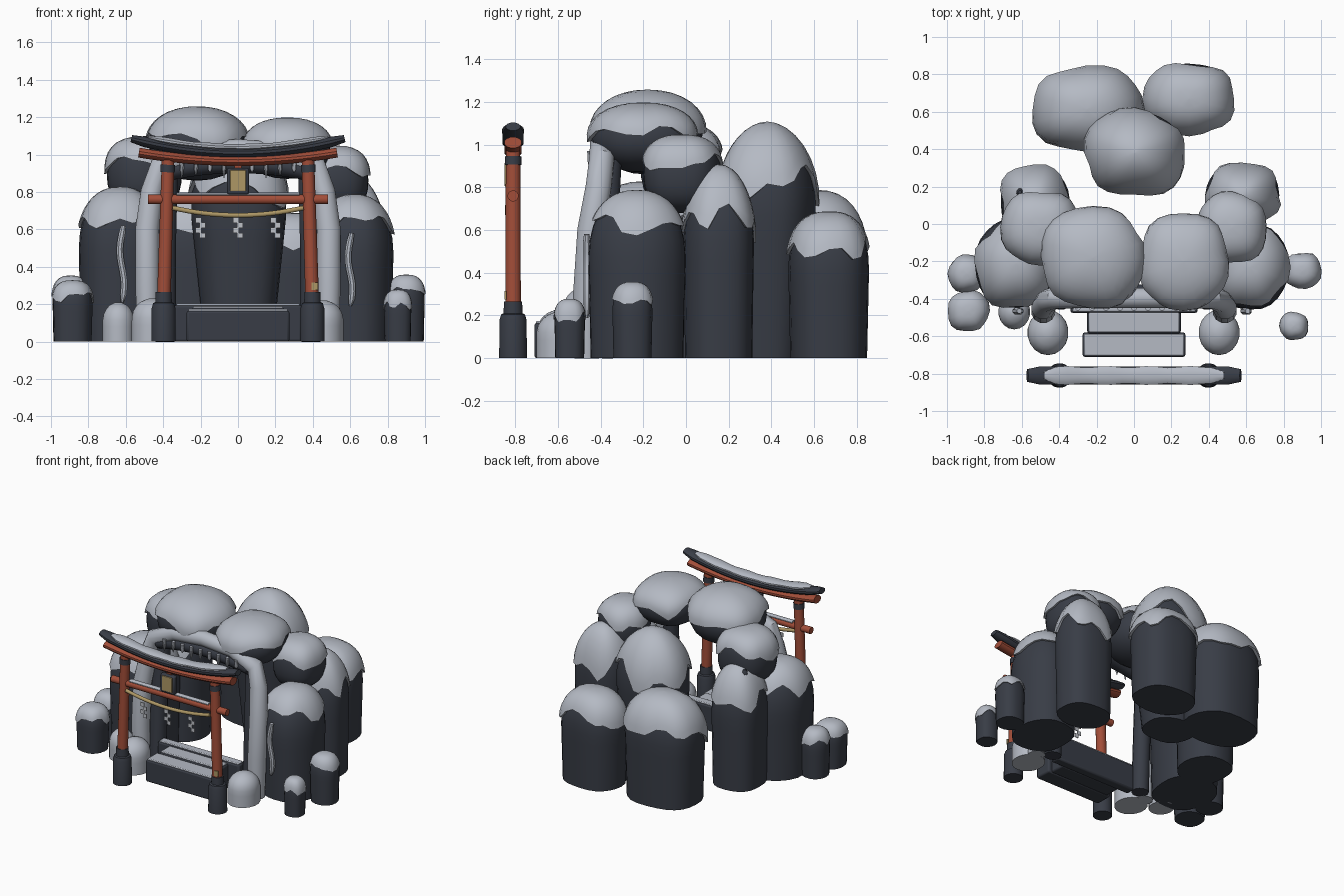
import bpy, math
from mathutils import Vector

if "Cube" in bpy.data.objects:
    bpy.data.objects.remove(bpy.data.objects["Cube"])


def material(name, rgb):
    m = bpy.data.materials.new(name)
    m.use_nodes = True
    m.diffuse_color = (*rgb, 1)
    bsdf = next(n for n in m.node_tree.nodes if n.type == 'BSDF_PRINCIPLED')
    bsdf.inputs["Base Color"].default_value = (*rgb, 1)
    bsdf.inputs["Roughness"].default_value = 0.8
    return m


SNOW = material("snow", (0.46, 0.49, 0.55))
ROCK = material("dark rock", (0.040, 0.046, 0.061))
RED = material("vermilion wood", (0.36, 0.075, 0.04))
GOLD = material("straw gold", (0.42, 0.31, 0.13))
PAPER = material("paper", (0.52, 0.54, 0.58))


def loft(name, rings, mat, sharp=40):
    """Skin a stack of equal rings and close both ends."""
    n = len(rings[0])
    verts = [p for ring in rings for p in ring]
    faces = []
    for k in range(len(rings) - 1):
        for i in range(n):
            j = (i + 1) % n
            faces.append((k * n + i, k * n + j, (k + 1) * n + j, (k + 1) * n + i))
    faces.append(tuple(reversed(range(n))))
    faces.append(tuple(range(len(verts) - n, len(verts))))
    me = bpy.data.meshes.new(name)
    me.from_pydata(verts, [], faces)
    me.materials.append(mat)
    me.polygons.foreach_set("use_smooth", [True] * len(me.polygons))
    me.set_sharp_from_angle(angle=math.radians(sharp))
    ob = bpy.data.objects.new(name, me)
    bpy.context.collection.objects.link(ob)
    return ob


def tube(name, path, mat, radii, depth=1.0, n=12):
    """Sweep an ellipse along a path; depth scales it along y."""
    pts = [Vector(p) for p in path]
    if not isinstance(radii, (list, tuple)):
        radii = [radii] * len(pts)
    rings = []
    for i, p in enumerate(pts):
        t = (pts[min(i + 1, len(pts) - 1)] - pts[max(i - 1, 0)]).normalized()
        side = Vector((0, 1, 0)).cross(t).normalized()
        up = t.cross(side)
        rings.append([p + radii[i] * (side * math.cos(a) + up * math.sin(a) * depth)
                      for a in (math.tau * (k + 0.5) / n for k in range(n))])
    return loft(name, rings, mat)


def box(name, c, s, mat, bevel=0.0):
    x, y, z = (v / 2 for v in s)
    rings = [[Vector(c) + Vector((a, b, h)) for a, b in ((-x, -y), (x, -y), (x, y), (-x, y))]
             for h in (-z, z)]
    ob = loft(name, rings, mat, 30)
    if bevel:
        mod = ob.modifiers.new("soft edges", 'BEVEL')
        mod.width, mod.segments = bevel, 2
    return ob


def arc(half, z_mid, rise, y, steps=16):
    return [(half * u, y, z_mid + rise * u * u)
            for u in (2 * k / steps - 1 for k in range(steps + 1))]


def rock(name, x, y, rx, ry, top, bottom=0.0, snow=0.2, seed=0.0, power=2.1, foot=0.95, n=24):
    """Round-topped boulder or column with a ragged snow cap."""
    h = top - bottom
    cap = min(0.42 * h, 0.36)

    def width(z):
        if bottom > 0:
            u = min(1, abs((z - bottom) / h * 2 - 1))
            return (1 - u ** power) ** (1 / power)
        u = min(1, max(0, (z - top + cap) / cap))
        return (1 - u ** power) ** (1 / power) * (foot + (1 - foot) * min(1, z / h / 0.62))

    def point(a, z, scale, lift=0.0):
        c, s = math.cos(a), math.sin(a)
        wob = 1 + 0.015 * math.sin(2 * a + seed) + 0.015 * math.sin(5 * a + 2 * seed)
        r = max(width(z), 0.01) * scale * wob
        return Vector((x + rx * r * math.copysign(abs(c) ** 0.87, c),
                       y + ry * r * math.copysign(abs(s) ** 0.87, s), z + lift))

    angles = [math.tau * i / n for i in range(n)]
    steps = [math.sin(k / 12 * math.pi / 2) for k in range(13)]
    if bottom > 0:
        steps = [0.5 - 0.5 * math.cos(k / 12 * math.pi) for k in range(13)]
    loft(name, [[point(a, bottom + h * t, 0.96) for a in angles] for t in steps], ROCK)

    def edge(a):
        wave = 0.18 * math.sin(2 * a + seed) + 0.14 * math.sin(5 * a + 2 * seed)
        drip = 0.3 * max(0, math.sin(3 * a + 3 * seed)) ** 3
        return max(bottom + 0.15 * h, top - snow * (1 + wave + drip))

    rings = [[point(a, edge(a), 0.93, 0.01) for a in angles]]
    for k in range(9):
        g = math.sin(k / 8 * math.pi / 2)
        rings.append([point(a, edge(a) + (top - edge(a)) * g, 1.03, 0.008) for a in angles])
    loft(name + "_snow", rings, SNOW, 50)


# Tall columns around the cave
rock("back_column_right", -0.25, 0.615, 0.29, 0.235, 0.78, snow=0.23, seed=1, power=2.3)
rock("back_column_left", 0.295, 0.67, 0.24, 0.2, 0.68, snow=0.17, seed=2, power=2.5)
rock("middle_column", 0.005, 0.38, 0.265, 0.235, 1.10, snow=0.29, seed=3, power=1.9, foot=0.72)
rock("side_column_right", -0.53, 0.12, 0.195, 0.2, 0.89, snow=0.23, seed=4, power=2)
rock("side_column_left", 0.58, 0.155, 0.21, 0.17, 0.90, snow=0.25, seed=5, power=2)
rock("front_column_right", -0.63, -0.21, 0.23, 0.25, 0.82, snow=0.17, seed=6, power=2.3)
rock("front_column_left", 0.62, -0.23, 0.215, 0.24, 0.78, snow=0.15, seed=7, power=2.3)

# Boulders resting on the columns and bridging the entrance
rock("shoulder_boulder_right", -0.50, -0.02, 0.205, 0.2, 1.09, 0.70, 0.14, 8, 2.6)
rock("shoulder_boulder_left", 0.525, -0.02, 0.18, 0.19, 1.04, 0.68, 0.13, 9, 2.5)
rock("bridge_boulder_right", -0.22, -0.18, 0.275, 0.265, 1.25, 0.86, 0.17, 10, 2.1)
rock("bridge_boulder_left", 0.265, -0.2, 0.24, 0.25, 1.19, 0.87, 0.14, 11, 2.2)
tube("pebble", [(-0.61, 0.17, 0.8), (-0.61, 0.17, 0.86), (-0.61, 0.17, 0.875)],
     ROCK, [0.02, 0.02, 0.01], n=8)

# Small outlying stones
for name, x, y, r, h, seed in (("outer_stone_right", -0.895, -0.265, 0.1, 0.345, 12),
                               ("outer_front_stone_right", -0.885, -0.465, 0.11, 0.32, 13),
                               ("outer_stone_left", 0.9, -0.25, 0.1, 0.35, 14),
                               ("outer_front_stone_left", 0.855, -0.545, 0.075, 0.27, 15)):
    rock(name, x, y, r, r, h, snow=0.085, seed=seed, power=2.7, n=18)


# Snow mounds beside the steps
def mound(name, x, y, r, h):
    zs = [h * math.sin(k / 8 * math.pi / 2) for k in range(9)]
    tube(name, [(x, y, z) for z in zs], SNOW,
         [r * max(0.02, 1 - max(0, z / h * 2 - 1) ** 2.2) ** 0.5 for z in zs], 1.1, 18)


mound("mound_left", 0.455, -0.58, 0.11, 0.22)
mound("mound_right", -0.46, -0.58, 0.11, 0.23)
mound("mound_outer_right", -0.64, -0.47, 0.085, 0.21)

# Snowy frame around the entrance, with dark jambs, lintel and icicles
half = [(0.48, -0.465, 0), (0.485, -0.465, 0.3), (0.485, -0.445, 0.6), (0.46, -0.41, 0.8),
        (0.42, -0.395, 0.93), (0.24, -0.395, 1.01)]
path = [(-x, y, z) for x, y, z in half] + [(0, -0.395, 1.03)] + half[::-1]
taper = [0.06, 0.066, 0.066, 0.062, 0.06, 0.055]
tube("entrance_frame", path, SNOW, taper + [0.055] + taper[::-1], 1.0)
tube("entrance_lintel", arc(0.38, 0.95, -0.04, -0.385), ROCK, 0.052, 1.2)
for s, side in ((1, "left"), (-1, "right")):
    tube("jamb_" + side, [(s * 0.39, -0.40, 0), (s * 0.39, -0.38, 0.5), (s * 0.37, -0.35, 0.93)],
         ROCK, [0.06, 0.06, 0.05])
for i in range(9):
    x = -0.3 + i * 0.075
    tube("icicle", [(x, -0.45, 0.97), (x, -0.45, 0.92), (x, -0.45, 0.875 + 0.015 * (i % 3))],
         SNOW, [0.014, 0.011, 0.002], n=8)

# Frozen streaks on the front columns
for name, x, z0, z1 in (("streak_right", -0.62, 0.21, 0.62), ("streak_left", 0.60, 0.19, 0.58)):
    tube(name, [(x + 0.012 * math.sin(k * 0.7), -0.465, z0 + (z1 - z0) * k / 10)
                for k in range(11)], SNOW, [0.008] + [0.019] * 9 + [0.014], n=8)

# Steps with snow on the treads
for name, w, y, d, h in (("lower_step", 0.55, -0.645, 0.13, 0.165),
                         ("upper_step", 0.50, -0.525, 0.12, 0.18),
                         ("threshold", 0.68, -0.44, 0.07, 0.195)):
    box(name, (0, y, h / 2), (w, d, h), ROCK, 0.012)
    box(name + "_snow", (0, y, h + 0.002), (w - 0.02, d - 0.015, 0.014), SNOW, 0.005)

# Gate posts
G = -0.81
for s, side in ((1, "left"), (-1, "right")):
    tube("post_base_" + side, [(s * 0.398, G, z) for z in (0, 0.18, 0.205, 0.21, 0.265)],
         ROCK, [0.066, 0.064, 0.056, 0.045, 0.043], n=20)
    tube("post_" + side, [(s * 0.396, G, 0.24), (s * 0.374, G, 0.97)], RED, [0.037, 0.034], n=20)
    tube("post_band_" + side, [(s * 0.377, G, 0.905), (s * 0.375, G, 0.945)], ROCK, 0.039, n=20)
box("gold_tag", (0.41, G - 0.035, 0.295), (0.035, 0.009, 0.04), GOLD)

# Gate beams
tube("tie_beam", arc(0.48, 0.76, 0, G), RED, 0.026)
tube("tie_beam_snow", arc(0.33, 0.786, 0, G), SNOW, 0.01, 2)
tube("curved_beam", arc(0.53, 0.965, 0.045, G), RED, 0.027, 1.55)
tube("roof_beam", arc(0.57, 1.01, 0.075, G), ROCK,
     [0.02] + [0.029] * 15 + [0.02], 1.75)
tube("roof_snow", arc(0.48, 1.038, 0.053, G), SNOW,
     [0.008] + [0.019 + 0.002 * math.sin(k * 1.7) for k in range(15)] + [0.008], 2.5)

# Plaque
box("plaque_strut", (0, G, 0.86), (0.04, 0.03, 0.18), RED)
box("plaque_frame", (0, G - 0.014, 0.857), (0.118, 0.04, 0.14), ROCK, 0.01)
box("plaque_panel", (0, G - 0.035, 0.86), (0.085, 0.009, 0.112), GOLD, 0.003)

# Rope with folded paper streamers
tube("rope", arc(0.35, 0.675, 0.04, G - 0.024), GOLD, 0.013)
for x in (-0.2, 0, 0.2):
    for k in range(4):
        box("streamer", (x + (0.011 if k % 2 else -0.011), G - 0.028, 0.648 - 0.027 * k),
            (0.032, 0.006, 0.029), PAPER)
